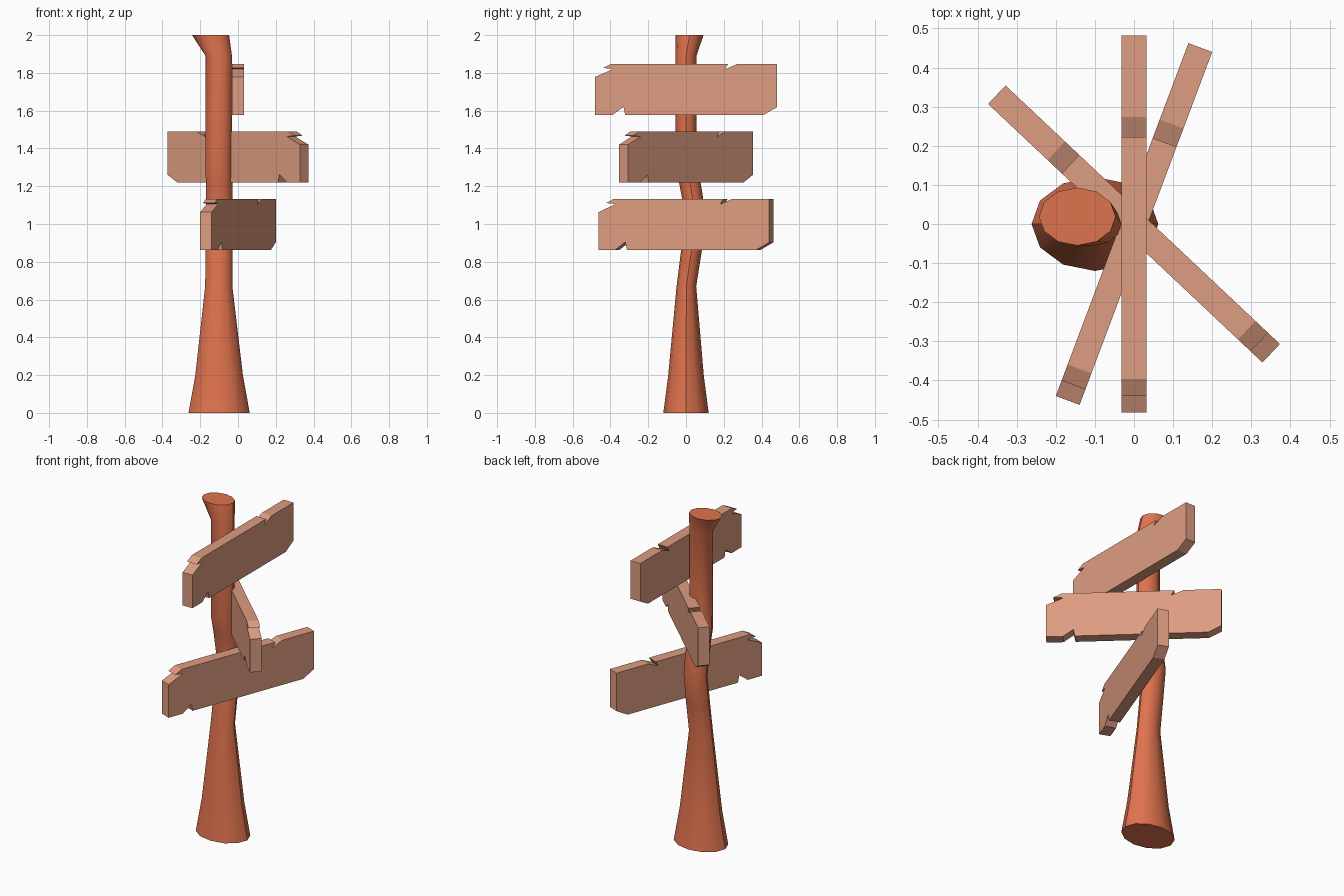
import bpy, bmesh, math

if "Cube" in bpy.data.objects:
    bpy.data.objects.remove(bpy.data.objects["Cube"])


def material(name, color):
    mat = bpy.data.materials.new(name)
    mat.diffuse_color = color
    mat.use_nodes = True
    mat.node_tree.nodes["Principled BSDF"].inputs["Base Color"].default_value = mat.diffuse_color
    return mat


def add_object(name, bm, mat):
    bmesh.ops.recalc_face_normals(bm, faces=bm.faces)
    mesh = bpy.data.meshes.new(name)
    bm.to_mesh(mesh)
    bm.free()
    mesh.materials.append(mat)
    obj = bpy.data.objects.new(name, mesh)
    bpy.context.collection.objects.link(obj)
    return obj


# Post: twelve-sided elliptical rings lofted along a crooked path
post_mat = material("post_wood", (0.74, 0.17, 0.075, 1))
SIDES = 12
rings = [  # z, centre x, centre y, radius x, radius y
    (0.00, -0.100, 0.000, 0.162, 0.120),
    (0.20, -0.100, 0.000, 0.126, 0.094),
    (0.67, -0.102, 0.002, 0.072, 0.052),
    (0.86, -0.100, 0.029, 0.071, 0.055),
    (1.04, -0.100, 0.052, 0.070, 0.054),
    (1.21, -0.100, 0.022, 0.070, 0.057),
    (1.31, -0.102, 0.000, 0.070, 0.055),
    (1.89, -0.102, 0.000, 0.070, 0.055),
    (2.00, -0.145, 0.019, 0.098, 0.074),
]
bm = bmesh.new()
loops = []
for z, cx, cy, rx, ry in rings:
    angles = [2 * math.pi * i / SIDES for i in range(SIDES)]
    loops.append([bm.verts.new((cx + rx * math.cos(a), cy + ry * math.sin(a), z))
                  for a in angles])
for low, high in zip(loops, loops[1:]):
    for i in range(SIDES):
        j = (i + 1) % SIDES
        bm.faces.new((low[i], low[j], high[j], high[i]))
bm.faces.new(loops[0])
bm.faces.new(loops[-1])
post = add_object("post", bm, post_mat)
bpy.context.view_layer.objects.active = post
post.select_set(True)
bpy.ops.object.shade_smooth_by_angle(angle=math.radians(35))

# Sign boards: one splintered outline in (y, z), extruded along x
board_mat = material("board_wood", (0.73, 0.34, 0.22, 1))
outline = [
    (-0.482, 0.065), (-0.385, 0.108), (-0.44, 0.113), (-0.396, 0.135),
    (0.223, 0.135), (0.206, 0.106), (0.273, 0.135), (0.482, 0.135),
    (0.482, -0.095), (0.41, -0.135), (-0.322, -0.135), (-0.331, -0.093),
    (-0.388, -0.135), (-0.482, -0.135),
]
THICK = 0.065


def board(name, z, turn):
    bm = bmesh.new()
    face = bm.faces.new([bm.verts.new((-THICK / 2, y, h)) for y, h in outline])
    new = bmesh.ops.extrude_face_region(bm, geom=[face])["geom"]
    bmesh.ops.translate(bm, vec=(THICK, 0, 0),
                        verts=[v for v in new if isinstance(v, bmesh.types.BMVert)])
    obj = add_object(name, bm, board_mat)
    obj.location.z = z
    obj.rotation_euler.z = math.radians(turn)


board("top_board", 1.713, 0)
board("middle_board", 1.355, 46.7)
board("bottom_board", 0.998, -20.6)
